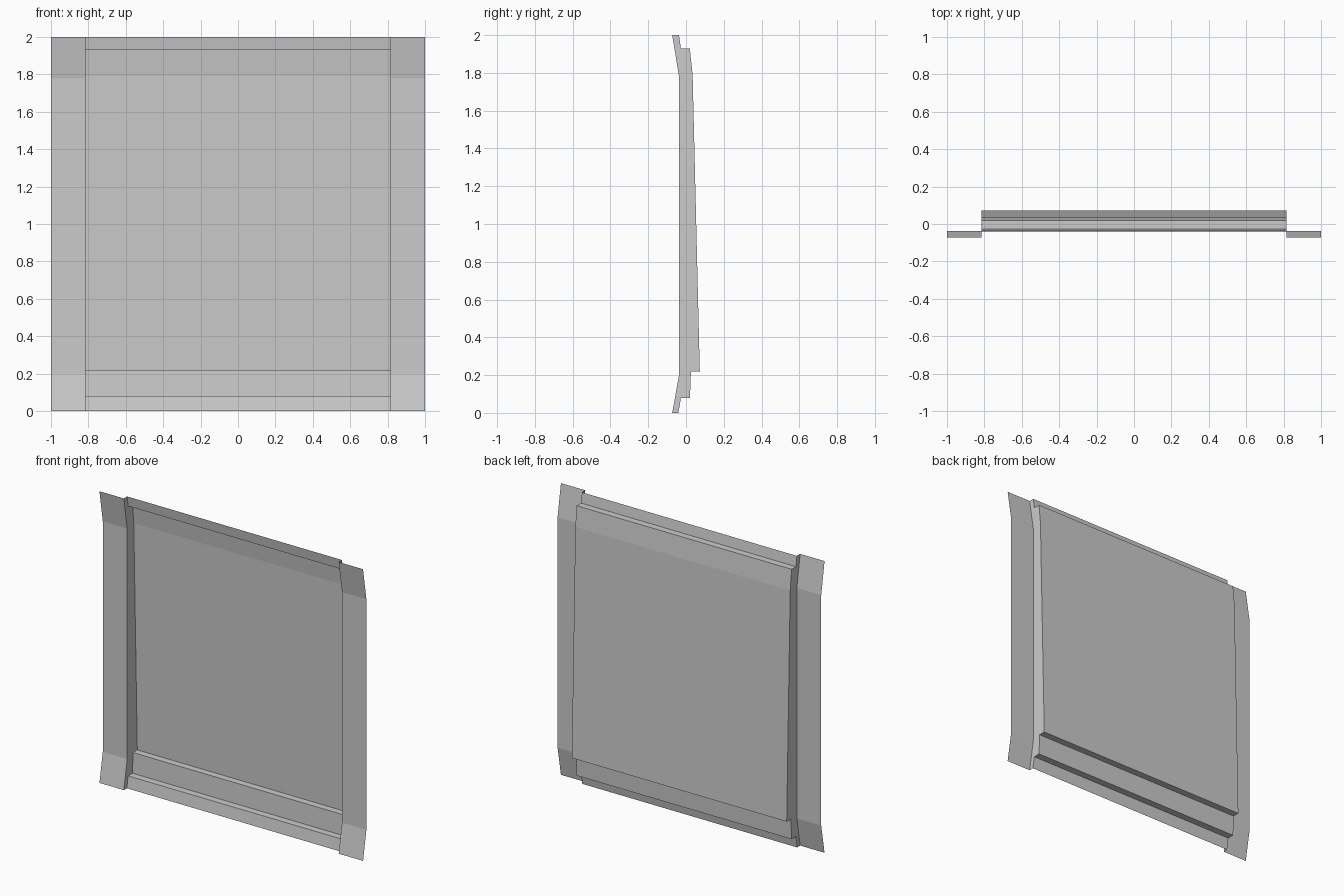
import bpy, bmesh

if "Cube" in bpy.data.objects:
    bpy.data.objects.remove(bpy.data.objects["Cube"])

EDGE, FLANGE = 0.815, 1.0

# (y, z) side profiles of the sheet, bottom to top
flange_profile = [(-0.073, 0), (-0.037, 0.2), (-0.037, 1.78), (-0.073, 2)]
panel_profile = [(-0.040, 0), (-0.027, 0.08), (0.021, 0.08), (0.026, 0.22),
                 (0.073, 0.22), (0.035, 1.79), (0.020, 1.93),
                 (-0.027, 1.93), (-0.037, 2)]


def finish(name, bm):
    mesh = bpy.data.meshes.new(name)
    bm.to_mesh(mesh)
    bm.free()
    obj = bpy.data.objects.new(name, mesh)
    bpy.context.collection.objects.link(obj)
    return obj


def sheet(name, profile, x0, x1):
    """Sweep an open profile along x; faces look towards -y."""
    bm = bmesh.new()
    rows = [[bm.verts.new((x, y, z)) for x in (x0, x1)] for y, z in profile]
    for (a, b), (c, d) in zip(rows, rows[1:]):
        bm.faces.new((a, b, d, c))
    return finish(name, bm)


def mirror_x(obj):
    mod = obj.modifiers.new("Mirror", 'MIRROR')
    mod.use_axis[0] = True
    mod.use_mirror_merge = False


# recessed centre with its stepped top and bottom rails
sheet("recessed_panel", panel_profile, -EDGE, EDGE)

# flat side flanges with bent ends
mirror_x(sheet("side_flange", flange_profile, EDGE, FLANGE))

# walls closing the gap between flange and recess, facing inwards
bm = bmesh.new()
outline = flange_profile + panel_profile[::-1]
face = bm.faces.new([bm.verts.new((EDGE, y, z)) for y, z in outline])
face.normal_update()
if face.normal.x > 0:
    face.normal_flip()
bmesh.ops.triangulate(bm, faces=[face])
mirror_x(finish("side_wall", bm))
